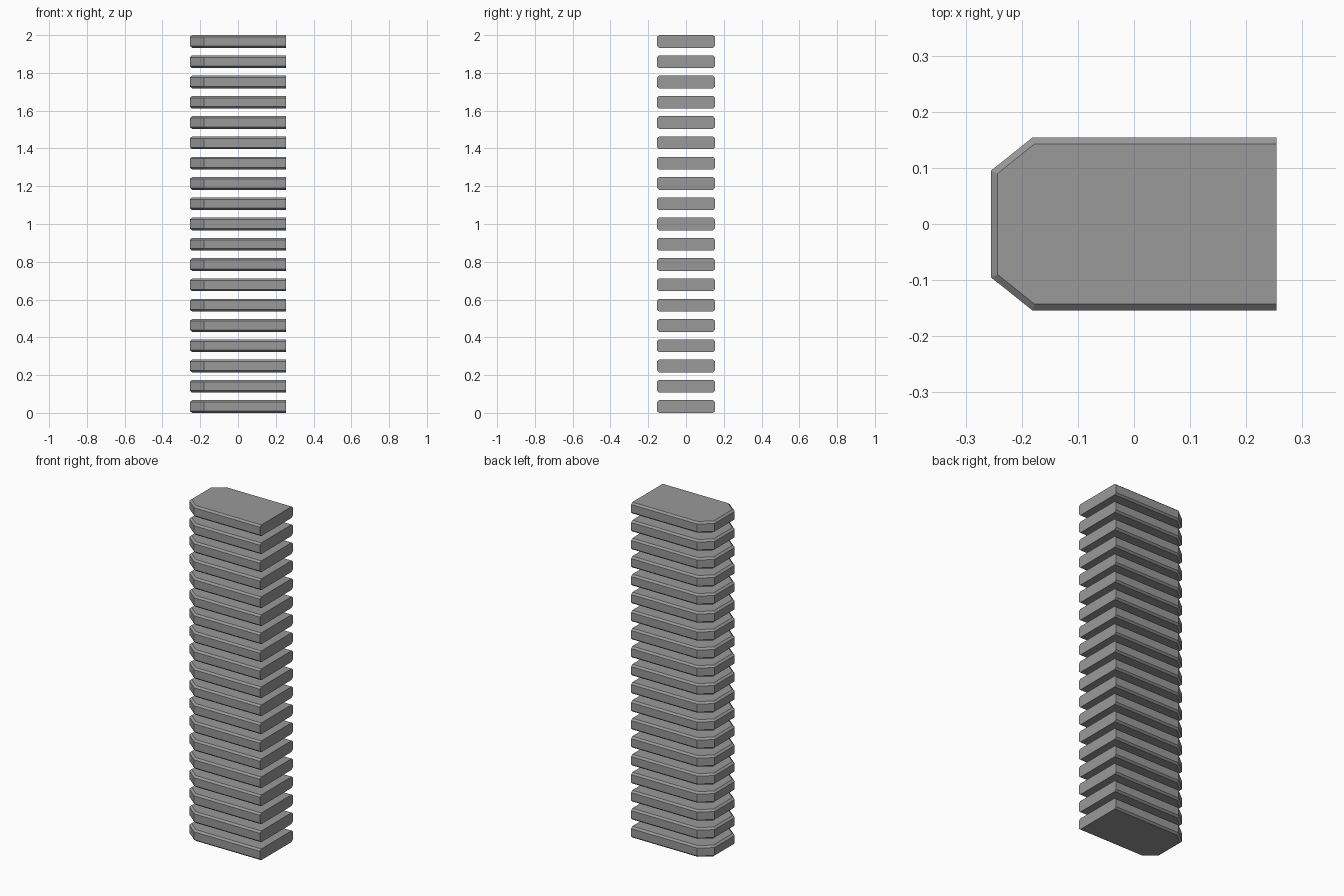
import bpy
import bmesh

cube = bpy.data.objects.get("Cube")
if cube:
    bpy.data.objects.remove(cube, do_unlink=True)

COUNT = 19
HEIGHT = 0.067
CHAMFER = 0.01
PITCH = (2 - HEIGHT) / (COUNT - 1)

grey = bpy.data.materials.new("mid grey")
grey.use_nodes = True
colour = (0.32, 0.32, 0.32, 1)
grey.diffuse_color = colour
grey.node_tree.nodes["Principled BSDF"].inputs["Base Color"].default_value = colour

# Half outlines of a slat: square at +x, clipped corner at -x
OUTER = [(0.254, 0.154), (-0.181, 0.154), (-0.255, 0.095)]
INNER = [(0.254, 0.143), (-0.177, 0.143), (-0.243, 0.09)]


def ring(bm, half, z):
    """Mirror a half outline across y and place it at height z."""
    outline = half + [(x, -y) for x, y in reversed(half)]
    return [bm.verts.new((x, y, z)) for x, y in outline]


# Slat mesh: stacked rings give chamfered top and bottom edges
bm = bmesh.new()
rings = [ring(bm, INNER, 0), ring(bm, OUTER, CHAMFER),
         ring(bm, OUTER, HEIGHT - CHAMFER), ring(bm, INNER, HEIGHT)]
sides = len(rings[0])
for low, high in zip(rings, rings[1:]):
    for i in range(sides - 1):
        bm.faces.new((low[i], low[i + 1], high[i + 1], high[i]))
bm.faces.new(rings[0])
bm.faces.new(rings[-1])
# Flat square end
bm.faces.new([r[0] for r in rings] + [r[-1] for r in reversed(rings)])
bmesh.ops.recalc_face_normals(bm, faces=bm.faces)
mesh = bpy.data.meshes.new("slat")
bm.to_mesh(mesh)
bm.free()
mesh.materials.append(grey)

# Evenly spaced stack of slats
for n in range(COUNT):
    slat = bpy.data.objects.new(f"slat_{n + 1:02d}", mesh)
    slat.location.z = n * PITCH
    bpy.context.collection.objects.link(slat)
